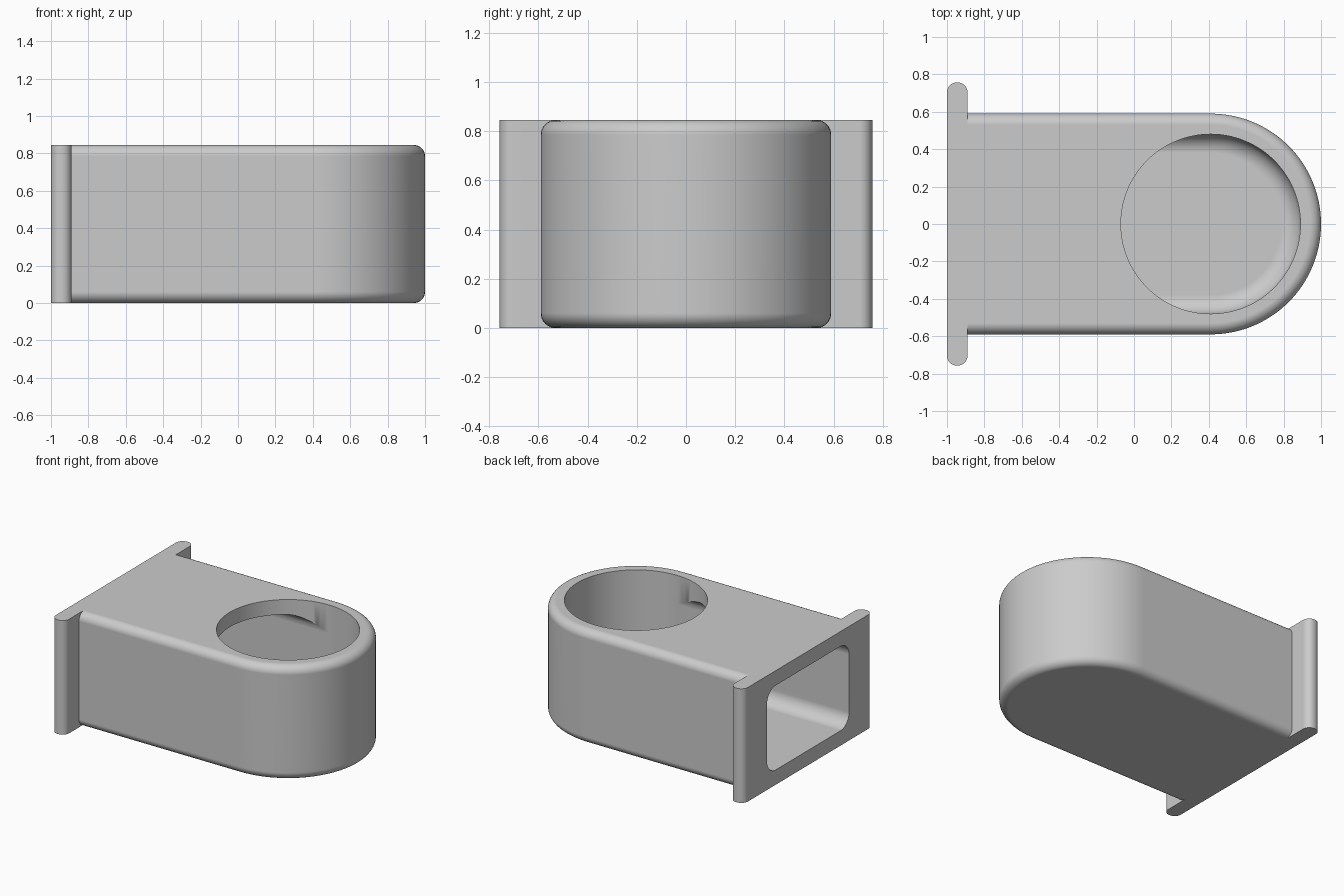
import bpy, bmesh, math

if "Cube" in bpy.data.objects:
    bpy.data.objects.remove(bpy.data.objects["Cube"])

H = 0.845        # overall height
CX = 0.41        # centre of the rounded end
ARC = 64         # segments of the half circle
FIL = 8          # segments of each fillet

grey = bpy.data.materials.new("light grey")
grey.diffuse_color = (0.6, 0.6, 0.6, 1)
grey.use_nodes = True
grey.node_tree.nodes["Principled BSDF"].inputs["Base Color"].default_value = grey.diffuse_color


def loft(name, rings):
    """Solid skinned through closed rings of equal point count."""
    bm = bmesh.new()
    loops = [[bm.verts.new(p) for p in ring] for ring in rings]
    n = len(loops[0])
    for a, b in zip(loops, loops[1:]):
        for i in range(n):
            j = (i + 1) % n
            bm.faces.new((a[i], a[j], b[j], b[i]))
    bm.faces.new(loops[0][::-1])
    bm.faces.new(loops[-1])
    bmesh.ops.recalc_face_normals(bm, faces=bm.faces)
    me = bpy.data.meshes.new(name)
    bm.to_mesh(me)
    bm.free()
    me.materials.append(grey)
    ob = bpy.data.objects.new(name, me)
    bpy.context.collection.objects.link(ob)
    return ob


def arc(r, z, start, end, n):
    out = []
    for i in range(n + 1):
        a = start + (end - start) * i / n
        out.append((CX + r * math.cos(a), r * math.sin(a), z))
    return out


def u_block(name, back, w, z0, z1, r):
    """U-shaped block, rounded at +x, with filleted top and bottom edges."""
    levels = []
    for i in range(FIL + 1):
        t = math.pi / 2 * i / FIL
        levels.append((w - r * (1 - math.sin(t)), r * (1 - math.cos(t))))
    steps = [(q, z0 + d) for q, d in levels]
    steps += [(q, z1 - d) for q, d in reversed(levels)]
    rings = []
    for q, z in steps:
        rings.append([(back, -q, z)]
                     + arc(q, z, -math.pi / 2, math.pi / 2, ARC)
                     + [(back, q, z)])
    return loft(name, rings)


def boolean(target, tool, op):
    m = target.modifiers.new(op, 'BOOLEAN')
    m.operation, m.object, m.solver = op, tool, 'EXACT'
    bpy.context.view_layer.objects.active = target
    bpy.ops.object.modifier_apply(modifier=m.name)
    bpy.data.objects.remove(tool)


# Outer housing
housing = u_block("housing", -0.95, 0.59, 0, H, 0.06)

# Mounting flange with rounded ends
R = 0.052
outline = []
for cx, cy, a0 in ((-0.89 - R, 0.757 - R, 0), (-1 + R, 0.757 - R, 90),
                   (-1 + R, R - 0.757, 180), (-0.89 - R, R - 0.757, 270)):
    for i in range(9):
        a = math.radians(a0 + 90 * i / 8)
        outline.append((cx + R * math.cos(a), cy + R * math.sin(a)))
flange = loft("flange", [[(x, y, z) for x, y in outline] for z in (0, H)])
boolean(housing, flange, 'UNION')

# Cavity open at the back, and round hole through the top
cavity = u_block("cavity_cutter", -1.2, 0.48, 0.11, H - 0.11, 0.1)
boolean(housing, cavity, 'DIFFERENCE')
hole = loft("hole_cutter", [arc(0.48, z, -math.pi / 2, 1.5 * math.pi, 2 * ARC)[:-1]
                            for z in (0.42, H + 0.3)])
boolean(housing, hole, 'DIFFERENCE')

# Smooth shading with crisp edges and flat large faces
bpy.ops.object.select_all(action='DESELECT')
housing.select_set(True)
bpy.context.view_layer.objects.active = housing
bpy.ops.object.shade_smooth_by_angle(angle=math.radians(30))
wn = housing.modifiers.new("weighted normals", 'WEIGHTED_NORMAL')
wn.keep_sharp = True
